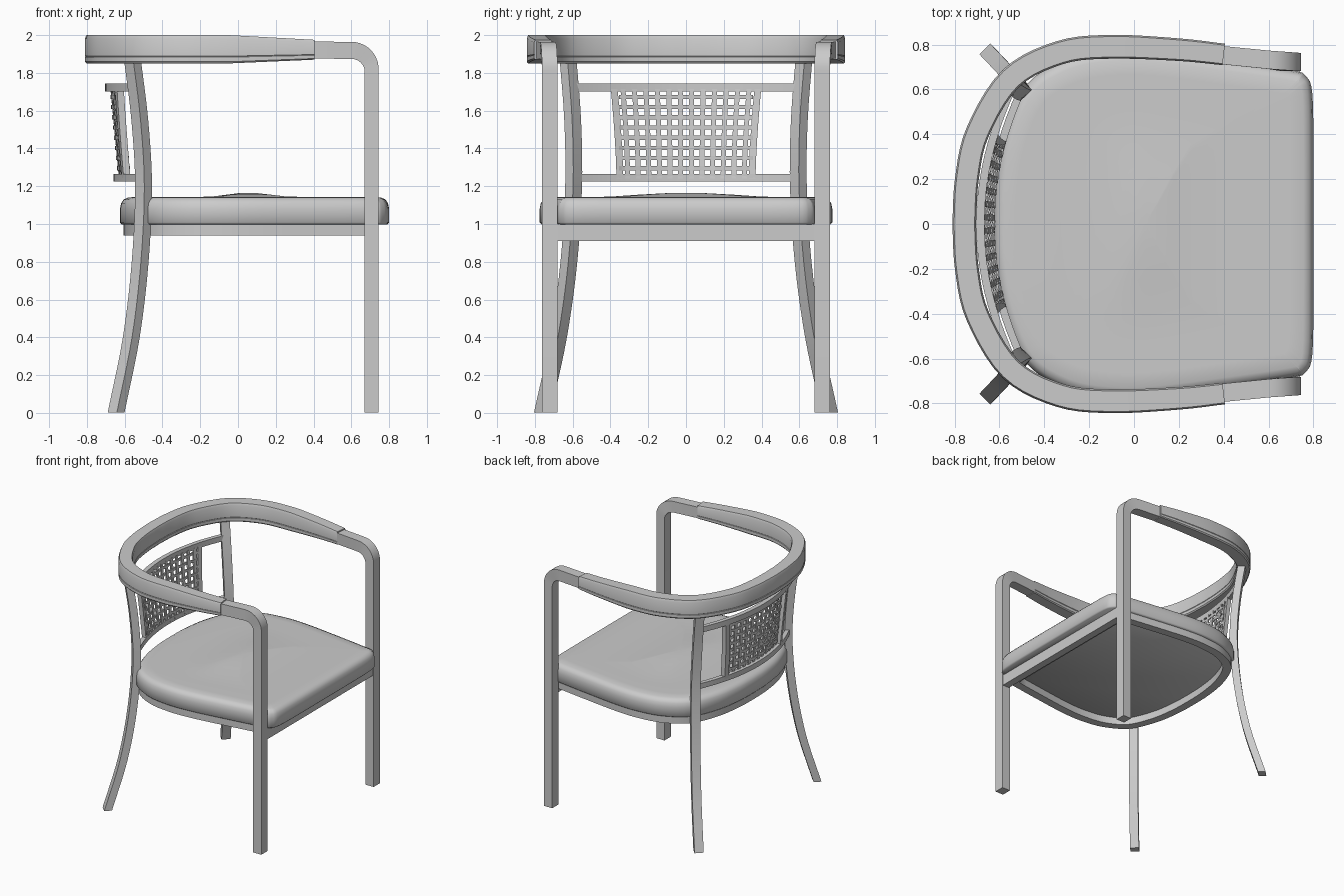
import bpy, bmesh, math
from mathutils import Vector

cube = bpy.data.objects.get("Cube")
if cube:
    bpy.data.objects.remove(cube, do_unlink=True)

mat = bpy.data.materials.new("plain grey")
mat.use_nodes = True
GREY = (0.6, 0.6, 0.6, 1)
mat.diffuse_color = GREY
mat.node_tree.nodes["Principled BSDF"].inputs["Base Color"].default_value = GREY
SQUARE = ((1, 1), (1, -1), (-1, -1), (-1, 1))


def loft(name, rings, loop=False, smooth=35):
    """Skin a row of equal rings; cap the ends or join them in a loop."""
    bm = bmesh.new()
    rows = [[bm.verts.new(p) for p in ring] for ring in rings]
    n = len(rows[0])
    pairs = list(zip(rows, rows[1:])) + ([(rows[-1], rows[0])] if loop else [])
    for a, b in pairs:
        for i in range(n):
            j = (i + 1) % n
            bm.faces.new((a[i], a[j], b[j], b[i]))
    if not loop:
        bm.faces.new(rows[0])
        bm.faces.new(rows[-1])
    bmesh.ops.recalc_face_normals(bm, faces=bm.faces)
    mesh = bpy.data.meshes.new(name)
    bm.to_mesh(mesh)
    bm.free()
    mesh.materials.append(mat)
    ob = bpy.data.objects.new(name, mesh)
    bpy.context.collection.objects.link(ob)
    bpy.ops.object.select_all(action="DESELECT")
    ob.select_set(True)
    bpy.context.view_layer.objects.active = ob
    bpy.ops.object.shade_smooth_by_angle(angle=math.radians(smooth))
    return ob


def spline(points, steps=5):
    """Smooth curve through the points."""
    p = [Vector(q) for q in points]
    p = [2 * p[0] - p[1]] + p + [2 * p[-1] - p[-2]]
    out = []
    for a, b, c, d in zip(p, p[1:], p[2:], p[3:]):
        for k in range(steps):
            t = k / steps
            out.append(0.5 * (2 * b + (c - a) * t + (2 * a - 5 * b + 4 * c - d) * t * t
                              + (3 * b - a - 3 * c + d) * t ** 3))
    return out + [p[-2]]


def mirrored(half):
    """Complete a half outline that ends on the y = 0 line."""
    return half + [Vector((q.x, -q.y)) for q in reversed(half[:-1])]


def normals(path, loop=False):
    out = []
    for i in range(len(path)):
        a = path[i - 1] if i or loop else path[0]
        b = path[(i + 1) % len(path)] if loop else path[min(i + 1, len(path) - 1)]
        t = (b - a).normalized()
        out.append(Vector((-t.y, t.x)))
    return out


# Crest rail: one bent bar with a groove near its lower edge, tapering into the arms
crest = mirrored(spline([(0.4, 0.756), (0.2, 0.777), (-0.1, 0.79), (-0.33, 0.764),
                         (-0.55, 0.648), (-0.697, 0.41), (-0.745, 0.2), (-0.757, 0)]))
side = [(0.85, 0), (1, 0.06), (1, 0.22), (0.94, 0.24), (1, 0.26), (1, 0.88), (0.86, 1)]
section = side + [(-u, v) for u, v in reversed(side)]
rings = []
for p, n in zip(crest, normals(crest)):
    f = max(0, p.x + 0.05) / 0.45
    low, high = 1.85 + 0.02 * f, 2.0 - 0.025 * f
    half = 0.053 - 0.005 * f
    rings.append([(p.x + n.x * u * half, p.y + n.y * u * half, low + (high - low) * v)
                  for u, v in section])
loft("crest_rail", rings)

# Front legs bend over into the arms; rear legs are splayed and curved
bend = [(0.60 + 0.1075 * math.cos(a), 1.812 + 0.1075 * math.sin(a))
        for a in [math.pi / 2 * k / 10 for k in range(11)]]
arm = [Vector(q) for q in [(0.7075, 0.003)] + bend + [(0.47, 1.92), (0.34, 1.92)]]
rear = spline([(-0.645, 0.76, 0.003), (-0.565, 0.675, 0.4), (-0.518, 0.62, 0.8),
               (-0.5, 0.595, 1.2), (-0.52, 0.6, 1.55), (-0.56, 0.625, 1.88)])
out, across = Vector((-0.7, 0.714, 0)), Vector((0.714, 0.7, 0))
for s, label in ((1, "left"), (-1, "right")):
    rings = []
    for p, n in zip(arm, normals(arm)):
        y = 0.722 + 0.1 * max(0, 0.7 - p.x)
        h = 0.037 + 0.008 * abs(n.y)
        rings.append([(p.x + n.x * h * u, s * (y + 0.041 * w), p.y + n.y * h * u)
                      for u, w in SQUARE])
    loft(label + "_front_leg_and_arm", rings)
    rings = []
    for p in rear:
        corners = [p + out * 0.029 * u + across * 0.034 * w for u, w in SQUARE]
        rings.append([(c.x, s * c.y, c.z) for c in corners])
    loft(label + "_rear_leg", rings)

# Seat cushion: rounded edge, shallow crown in the middle
plan = spline([(0.8, 0), (0.8, 0.3), (0.795, 0.58), (0.765, 0.66), (0.7, 0.685), (0.4, 0.73),
               (0.1, 0.768), (-0.1, 0.772), (-0.3, 0.735), (-0.48, 0.62), (-0.58, 0.4),
               (-0.618, 0.18), (-0.625, 0)], 4)
plan = mirrored(plan)[:-1]
edge = normals(plan, True)


def seat_ring(inset, sx, sy, z):
    return [(0.05 + (p.x + n.x * inset - 0.05) * sx, (p.y + n.y * inset) * sy, z)
            for p, n in zip(plan, edge)]


loft("seat_cushion", [seat_ring(*r) for r in (
    (0.01, 1, 1, 0.998), (0, 1, 1, 1.008), (0, 1, 1, 1.08), (0.006, 1, 1, 1.11),
    (0.02, 1, 1, 1.13), (0.045, 1, 1, 1.141), (0.05, 0.92, 0.92, 1.143),
    (0.05, 0.6, 0.75, 1.142), (0.05, 0.3, 0.55, 1.145), (0.05, 0.18, 0.35, 1.155),
    (0.05, 0.08, 0.15, 1.163), (0.05, 0.02, 0.04, 1.165))], smooth=60)

# Seat frame ring and the deeper front apron
rings = []
for p, n in zip(plan, edge):
    a, b = p + n * 0.018, p + n * 0.085
    a.x, b.x = min(a.x, 0.7), min(b.x, 0.64)
    rings.append([(a.x, a.y, 0.94), (a.x, a.y, 1.002), (b.x, b.y, 1.002), (b.x, b.y, 0.94)])
loft("seat_frame", rings, loop=True)
loft("front_apron", [[(x, y, z) for x, z in ((0.68, 0.91), (0.74, 0.91), (0.74, 1.0), (0.68, 1.0))]
                     for y in (-0.69, 0.69)])


# Back panel, all on one curved and leaning surface
def back_x(y, z):
    return -0.64 - 0.045 * (z - 1.245) / 0.475 + 0.39 * y * y


def back_rail(name, z, height, thick, ys, forward=0, wave=0):
    rings = []
    for i, y in enumerate(ys):
        x = back_x(y, z) + forward + wave * (-1) ** i
        rings.append([(x + u * thick, y, z + v * height) for u, v in SQUARE])
    loft(name, rings)


def back_post(name, y_low, y_high, width, thick, forward=0):
    rings = []
    for k in range(7):
        t = k / 6
        z = 1.24 + 0.475 * t
        y = y_low + (y_high - y_low) * t ** 1.5
        rings.append([(back_x(y + v * width, z) + forward + u * thick, y + v * width, z)
                      for u, v in SQUARE])
    loft(name, rings)


wide = [-0.6 + 1.2 * k / 20 for k in range(21)]
back_rail("back_top_rail", 1.723, 0.022, 0.018, wide)
back_rail("back_bottom_rail", 1.245, 0.021, 0.018, wide)
for s, label in ((1, "left"), (-1, "right")):
    back_post(label + "_back_stile", s * 0.35, s * 0.38, 0.018, 0.018)

# Woven cane strips, set slightly towards the seat
FORWARD = 0.014
count = 12
cols = [-0.315 + 0.63 * k / (count - 1) for k in range(count)]
for k, y in enumerate(cols):
    back_post(f"cane_upright_{k + 1}", y * 0.98, y * 1.06, 0.013, 0.005, FORWARD)
for k in range(8):
    back_rail(f"cane_cross_strip_{k + 1}", 1.295 + 0.054 * k, 0.011, 0.004,
              [-0.355] + cols + [0.355], FORWARD, 0.006 * (-1) ** k)
